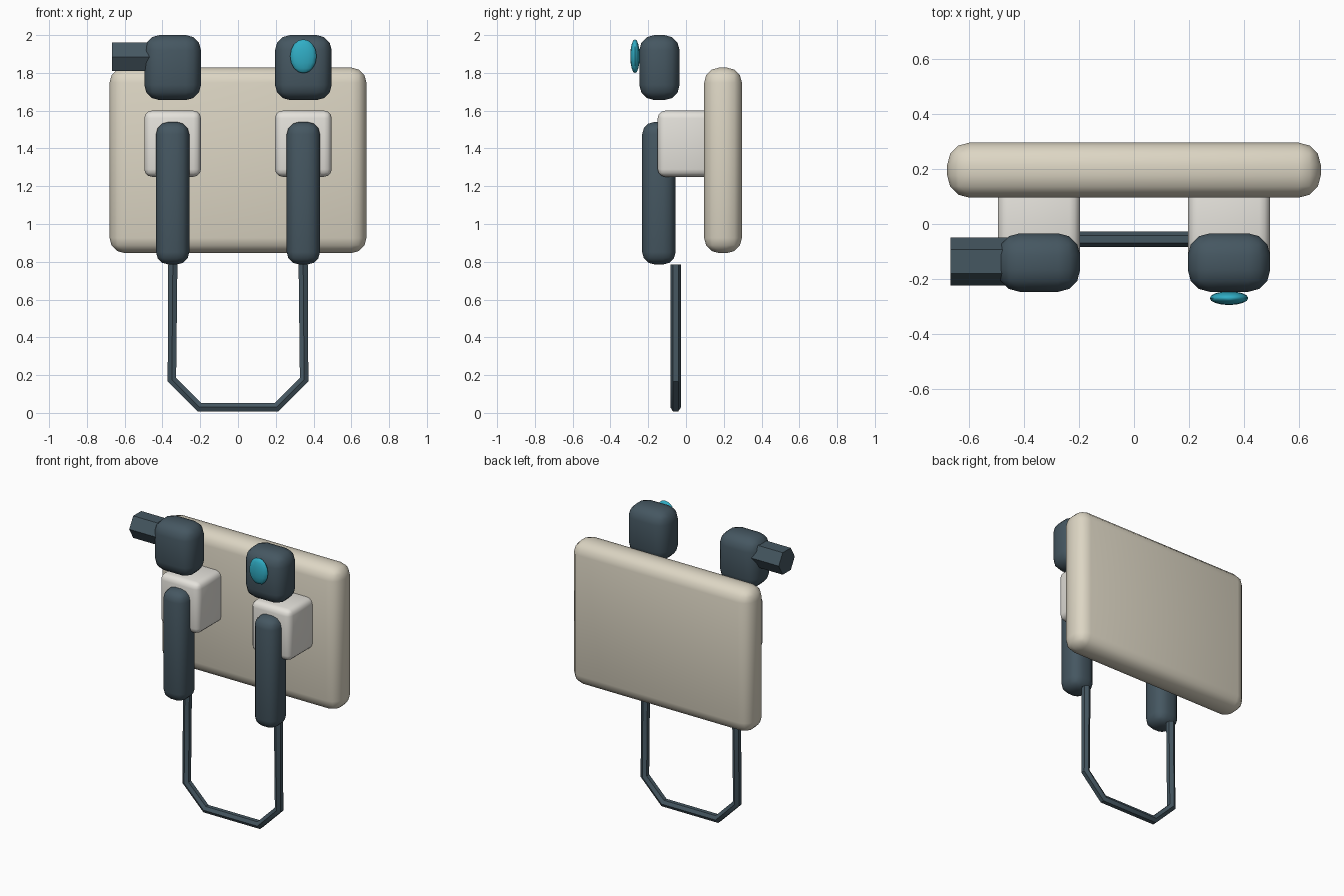
import bpy, math
from mathutils import Vector

if "Cube" in bpy.data.objects:
    bpy.data.objects.remove(bpy.data.objects["Cube"])


def material(name, rgb):
    m = bpy.data.materials.new(name)
    m.diffuse_color = (*rgb, 1)
    m.use_nodes = True
    m.node_tree.nodes["Principled BSDF"].inputs["Base Color"].default_value = m.diffuse_color
    return m


SLATE = material("slate", (0.06, 0.095, 0.12))
BEIGE = material("beige", (0.72, 0.67, 0.55))
WHITE = material("off_white", (0.78, 0.76, 0.71))
BLUE = material("blue", (0.03, 0.42, 0.56))


def finish(name, mat, angle=40):
    ob = bpy.context.object
    ob.name = name
    ob.data.materials.append(mat)
    bpy.ops.object.shade_smooth_by_angle(angle=math.radians(angle))
    return ob


def rounded_box(name, lo, hi, bevel, mat):
    lo, hi = Vector(lo), Vector(hi)
    bpy.ops.mesh.primitive_cube_add(size=1, location=(lo + hi) / 2)
    ob = bpy.context.object
    ob.scale = hi - lo
    bpy.ops.object.transform_apply(location=False, rotation=False, scale=True)
    mod = ob.modifiers.new("round", 'BEVEL')
    mod.width, mod.segments = bevel, 3
    bpy.ops.object.modifier_apply(modifier="round")
    return finish(name, mat)


# back panel
rounded_box("back_panel", (-0.68, 0.096, 0.846), (0.68, 0.296, 1.828), 0.08, BEIGE)

# mounts, grips and heads on both sides
for side, cx in (("left", -0.346), ("right", 0.346)):
    rounded_box(side + "_mount", (cx - 0.15, -0.15, 1.25), (cx + 0.15, 0.15, 1.6), 0.04, WHITE)
    rounded_box(side + "_grip", (cx - 0.088, -0.232, 0.786), (cx + 0.088, -0.055, 1.54), 0.065, SLATE)
    rounded_box(side + "_head", (cx - 0.15, -0.247, 1.656), (cx + 0.15, -0.034, 2.0), 0.08, SLATE)

# six-sided side barrel
bpy.ops.mesh.primitive_cylinder_add(vertices=6, radius=0.087, depth=0.27,
                                    location=(-0.533, -0.137, 1.885),
                                    rotation=(0, math.pi / 2, 0))
bpy.context.view_layer.update()
barrel = finish("side_barrel", SLATE, 30)
zs = [(barrel.matrix_world @ v.co).z for v in barrel.data.vertices]
if max(zs) - min(zs) > 0.16:  # keep flats on top and bottom
    barrel.rotation_euler = (math.pi / 6, math.pi / 2, 0)

# lens
bpy.ops.mesh.primitive_uv_sphere_add(segments=16, ring_count=8, radius=1,
                                     location=(0.346, -0.27, 1.888))
bpy.context.object.scale = (0.07, 0.025, 0.09)
bpy.ops.object.transform_apply(location=False, rotation=False, scale=True)
finish("lens", BLUE)

# bent U-shaped handle
half = [(0.345, 0.785), (0.35, 0.175), (0.205, 0.03)]
path = [(-x, z) for x, z in half] + [(x, z) for x, z in reversed(half)]
cu = bpy.data.curves.new("handle_loop", 'CURVE')
cu.dimensions = '3D'
cu.bevel_depth, cu.bevel_resolution = 0.028, 1
cu.use_fill_caps = True
sp = cu.splines.new('POLY')
sp.points.add(len(path) - 1)
for p, (x, z) in zip(sp.points, path):
    p.co = (x, -0.055, z, 1)
handle = bpy.data.objects.new("handle_loop", cu)
bpy.context.collection.objects.link(handle)
bpy.ops.object.select_all(action='DESELECT')
handle.select_set(True)
bpy.context.view_layer.objects.active = handle
bpy.ops.object.convert(target='MESH')
finish("handle_loop", SLATE, 30)
